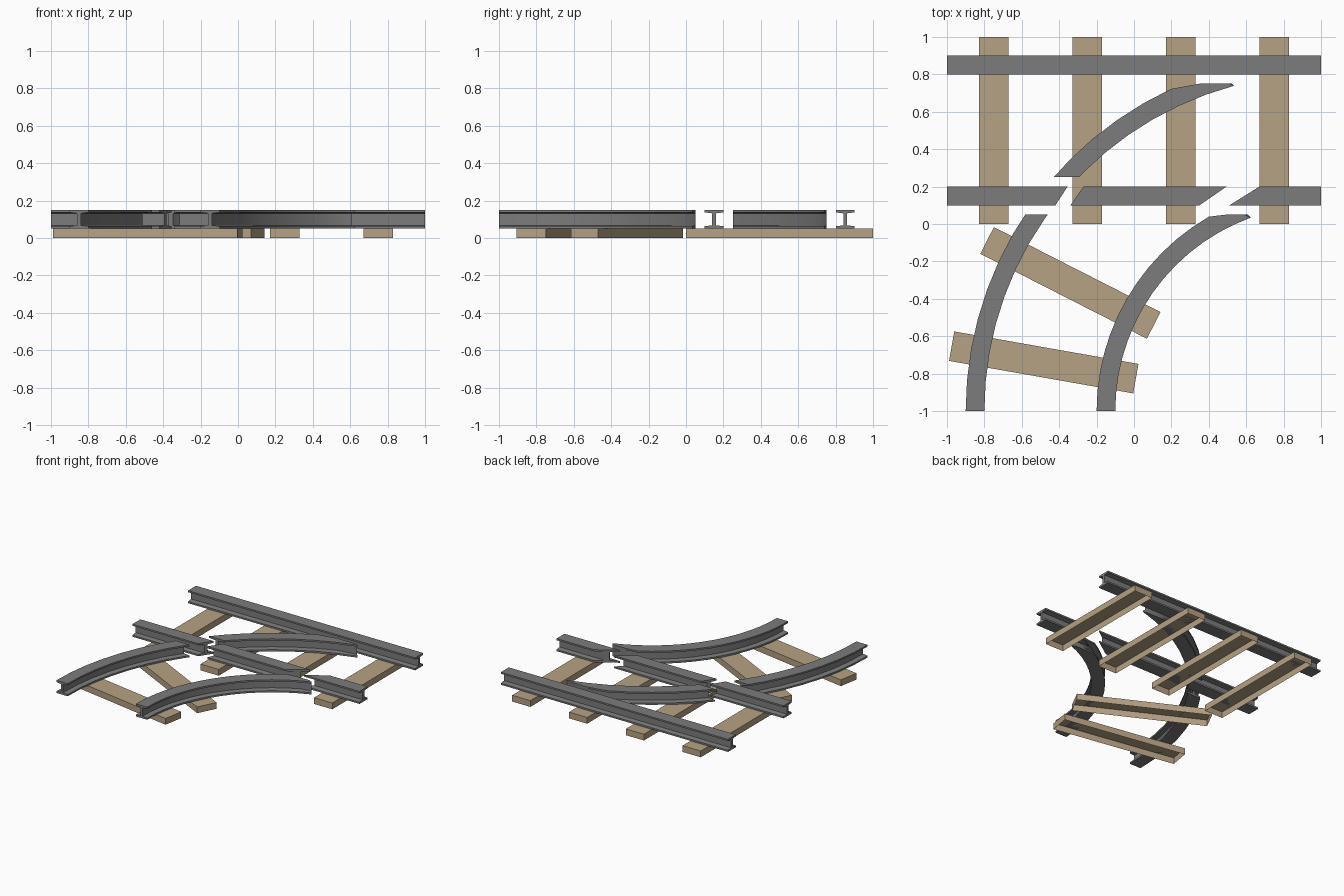
import bpy, bmesh, math
from mathutils import Vector, Matrix

if "Cube" in bpy.data.objects:
    bpy.data.objects.remove(bpy.data.objects["Cube"])


def material(name, colour):
    m = bpy.data.materials.new(name)
    m.diffuse_color = (*colour, 1)
    m.use_nodes = True
    m.node_tree.nodes["Principled BSDF"].inputs["Base Color"].default_value = m.diffuse_color
    return m


WOOD = material("wood", (0.47, 0.36, 0.23))
STEEL = material("steel", (0.2, 0.2, 0.2))

# I-shaped rail section: (sideways offset, height)
HALF = [(0.05, 0.05), (0.05, 0.063), (0.01, 0.068),
        (0.01, 0.132), (0.05, 0.137), (0.05, 0.15)]
SECTION = HALF + [(-o, z) for o, z in reversed(HALF)]


def finish(name, bm, mat):
    bmesh.ops.recalc_face_normals(bm, faces=bm.faces[:])
    me = bpy.data.meshes.new(name)
    bm.to_mesh(me)
    bm.free()
    me.polygons.foreach_set("use_smooth", [True] * len(me.polygons))
    me.set_sharp_from_angle(angle=math.radians(30))
    me.materials.append(mat)
    ob = bpy.data.objects.new(name, me)
    bpy.context.collection.objects.link(ob)
    return ob


def sweep(rows):
    """Closed sweep of the section; each row maps a sideways offset to (x, y)."""
    bm = bmesh.new()
    rings = [[bm.verts.new((*row(o), z)) for o, z in SECTION] for row in rows]
    n = len(SECTION)
    for a, b in zip(rings, rings[1:]):
        for i in range(n):
            j = (i + 1) % n
            bm.faces.new((a[i], a[j], b[j], b[i]))
    bm.faces.new(rings[0][::-1])
    bm.faces.new(rings[-1])
    return bm


def straight_rail(name, y, start, end):
    # start / end give x on the near and far edge, so ends can be mitred
    def row(e):
        return lambda o: (e[0] + (e[1] - e[0]) * (o + 0.05) / 0.1, y + o)
    finish(name, sweep([row(start), row(end)]), STEEL)


def curved_rail(name, radius, a0, a1, cut=None, keep=1, limit=None):
    def row(deg):
        a = math.radians(deg)
        return lambda o: (1 - (radius + o) * math.cos(a),
                          -1 + (radius + o) * math.sin(a))
    bm = sweep([row(d) for d in range(a0, a1 + 1, 5)])
    if cut is not None:
        bmesh.ops.bisect_plane(bm, geom=bm.verts[:] + bm.edges[:] + bm.faces[:],
                               plane_co=(0, cut, 0), plane_no=(0, -keep, 0),
                               clear_outer=True)
        bmesh.ops.holes_fill(bm, edges=[e for e in bm.edges if e.is_boundary], sides=0)
    if limit is not None:
        for v in bm.verts:
            v.co.y = min(v.co.y, limit)
    finish(name, bm, STEEL)


def sleeper(name, x, y, angle):
    # box with an open underside
    bm = bmesh.new()
    bmesh.ops.create_cube(bm, size=1)
    bm.faces.ensure_lookup_table()
    low = [f for f in bm.faces if f.calc_center_median().z < -0.4]
    bmesh.ops.delete(bm, geom=low, context='FACES_ONLY')
    bmesh.ops.transform(bm, verts=bm.verts[:], matrix=(
        Matrix.Translation((x, y, 0.025))
        @ Matrix.Rotation(math.radians(angle), 4, 'Z')
        @ Matrix.Diagonal((1, 0.16, 0.05, 1))))
    ob = finish(name, bm, WOOD)
    # make sure the open shell faces outward
    if max(ob.data.polygons, key=lambda p: abs(p.normal.z)).normal.z < 0:
        ob.data.flip_normals()


# sleepers under the straight track
for i in range(4):
    sleeper(f"sleeper_{i + 1}", -0.75 + 0.5 * i, 0.5, 90)
# sleepers under the branch
sleeper("branch_sleeper_1", -0.34, -0.315, -27)
sleeper("branch_sleeper_2", -0.4825, -0.74, -10)

# straight rails, the front one broken where the branch crosses
straight_rail("back_rail", 0.85, (-1, -1), (1, 1))
straight_rail("front_rail_left", 0.15, (-1, -1), (-0.42, -0.355))
straight_rail("front_rail_middle", 0.15, (-0.34, -0.27), (0.35, 0.495))
straight_rail("front_rail_right", 0.15, (0.51, 0.67), (1, 1))

# branch rails, arcs about the front right corner
curved_rail("outer_branch_rail", 1.85, 0, 40, cut=0.05, keep=-1)
curved_rail("outer_branch_tip", 1.85, 35, 75, cut=0.25, keep=1, limit=0.75)
curved_rail("inner_branch_rail", 1.15, 0, 70, limit=0.05)
